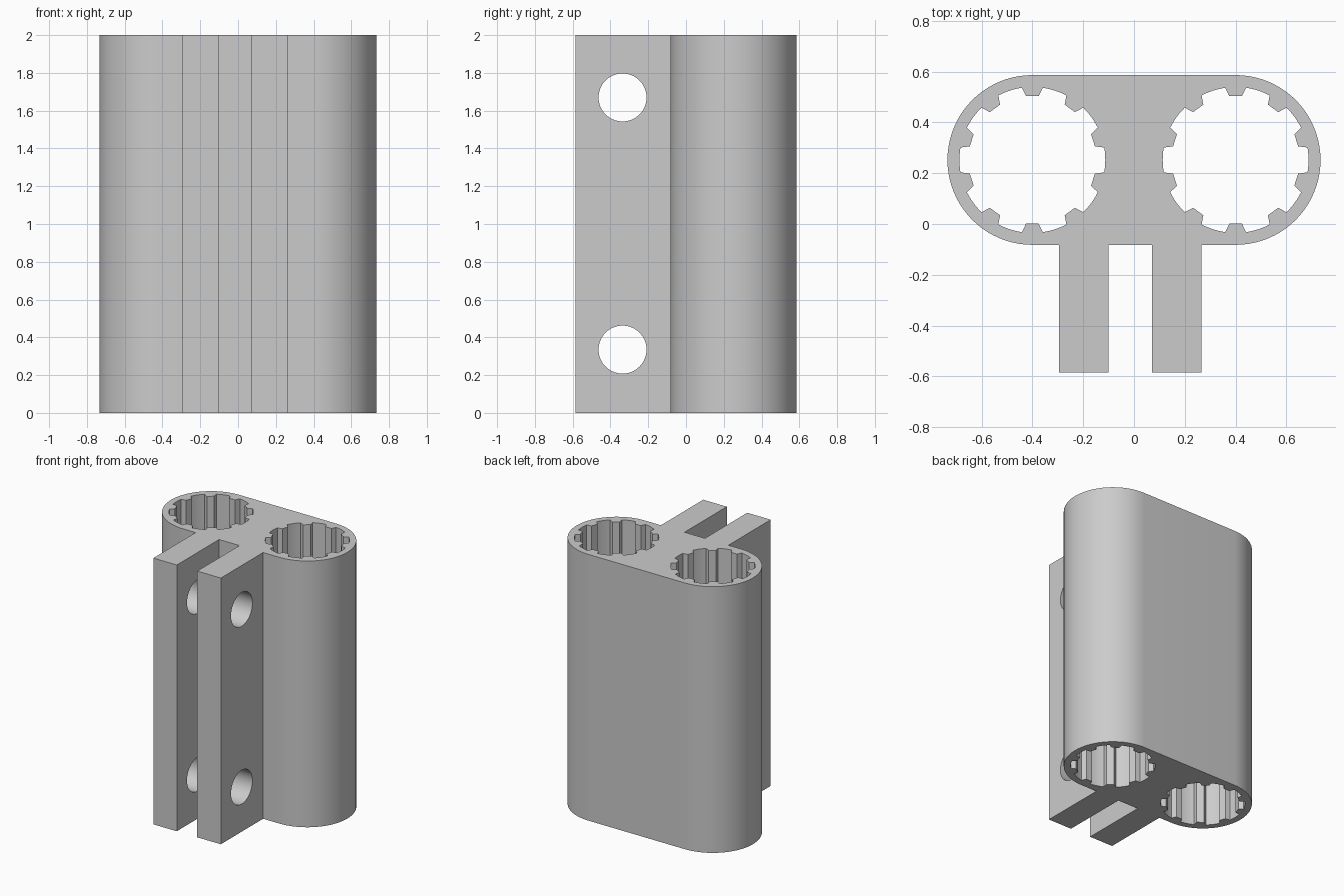
import bpy
import bmesh
from math import sin, cos, radians, pi
from mathutils import Matrix, Vector

HEIGHT = 2.0
CY, CX, R = 0.252, 0.40, 0.334          # tube centres and outer radius
FRONT = CY - R                          # front wall of the twin tube
PRONG_END = -0.584

cube = bpy.data.objects.get("Cube")
if cube:
    bpy.data.objects.remove(cube, do_unlink=True)

grey = bpy.data.materials.new("light grey")
grey.use_nodes = True
grey.diffuse_color = (0.6, 0.6, 0.6, 1)
grey.node_tree.nodes["Principled BSDF"].inputs["Base Color"].default_value = (0.6, 0.6, 0.6, 1)


def prism(name, outline, depth, matrix=Matrix()):
    """Extrude a closed 2D outline along z, then place it."""
    bm = bmesh.new()
    face = bm.faces.new([bm.verts.new((x, y, 0)) for x, y in outline])
    ext = bmesh.ops.extrude_face_region(bm, geom=[face])
    verts = [v for v in ext["geom"] if isinstance(v, bmesh.types.BMVert)]
    bmesh.ops.translate(bm, verts=verts, vec=(0, 0, depth))
    bmesh.ops.recalc_face_normals(bm, faces=bm.faces[:])
    bm.transform(matrix)
    mesh = bpy.data.meshes.new(name)
    bm.to_mesh(mesh)
    bm.free()
    mesh.materials.append(grey)
    obj = bpy.data.objects.new(name, mesh)
    bpy.context.collection.objects.link(obj)
    return obj


def arc(cx, cy, r, start, end, steps):
    angles = [radians(start + (end - start) * i / steps) for i in range(steps + 1)]
    return [(cx + r * cos(a), cy + r * sin(a)) for a in angles]


def splined_bore(cx):
    """Circle with ten tapered teeth pointing inward."""
    points = []
    for i in range(10):
        a = 18 + 36 * i
        points += arc(cx, CY, 0.252, a - 5.7, a + 5.7, 1)
        points += arc(cx, CY, 0.287, a + 8.2, a + 27.8, 6)
    return points


# Twin tube body with two clamp prongs on the front
outline = arc(CX, CY, R, -90, 90, 40) + arc(-CX, CY, R, 90, 270, 40)
for x0, x1 in ((-0.295, -0.10), (0.07, 0.266)):
    outline += [(x0, FRONT), (x0, PRONG_END), (x1, PRONG_END), (x1, FRONT)]
body = prism("twin_tube_clamp", outline, HEIGHT)

# Splined bores through the full height
cutters = [prism("bore_cutter", splined_bore(x), HEIGHT + 0.2,
                 Matrix.Translation((0, 0, -0.1))) for x in (-CX, CX)]

# Bolt holes through both prongs
circle = arc(0, 0, 0.127, 0, 360, 64)[:-1]
for z in (0.335, 1.67):
    place = Matrix.Translation(Vector((-0.5, -0.336, z))) @ Matrix.Rotation(pi / 2, 4, "Y")
    cutters.append(prism("bolt_hole_cutter", circle, 1.0, place))

bpy.ops.object.select_all(action="DESELECT")
bpy.context.view_layer.objects.active = body
body.select_set(True)
for cutter in cutters:
    cutter.hide_render = True
    mod = body.modifiers.new("cut", "BOOLEAN")
    mod.operation = "DIFFERENCE"
    mod.solver = "EXACT"
    mod.object = cutter
    bpy.ops.object.modifier_apply(modifier=mod.name)
for cutter in cutters:
    bpy.data.objects.remove(cutter, do_unlink=True)

bpy.ops.object.shade_smooth_by_angle(angle=radians(30))
